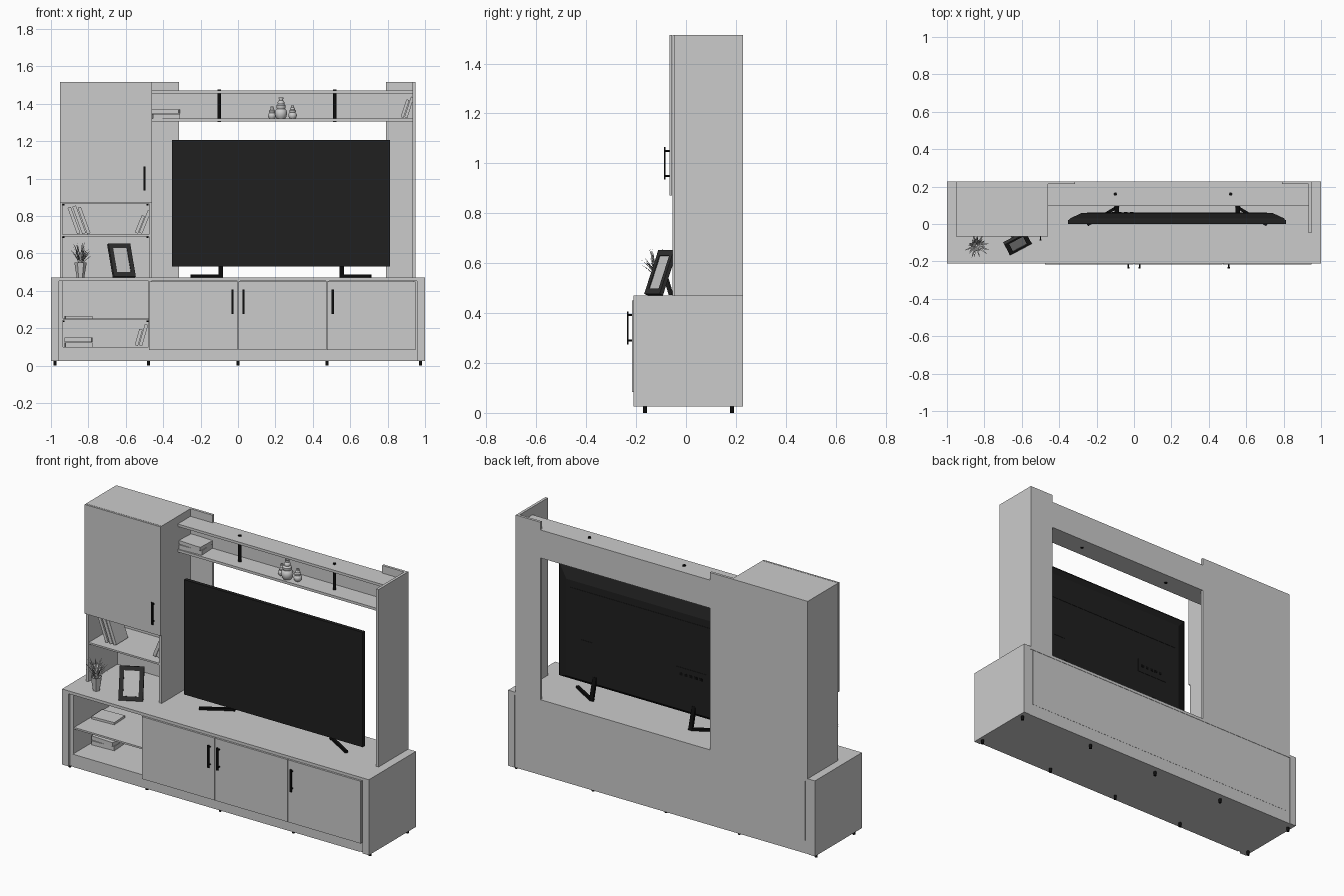
import bpy, bmesh, math, random
from mathutils import Vector, Matrix

if "Cube" in bpy.data.objects:
    bpy.data.objects.remove(bpy.data.objects["Cube"])

random.seed(4)


def material(name, v):
    m = bpy.data.materials.new(name)
    m.diffuse_color = (v, v, v, 1)
    m.use_nodes = True
    m.node_tree.nodes["Principled BSDF"].inputs["Base Color"].default_value = m.diffuse_color
    return m


black = material("black_metal", 0.004)
screen_black = material("screen_black", 0.014)
frame_dark = material("frame_dark", 0.03)


def finish(name, bm, mat=None, matrix=None, smooth=False):
    bmesh.ops.recalc_face_normals(bm, faces=bm.faces)
    me = bpy.data.meshes.new(name)
    bm.to_mesh(me)
    bm.free()
    ob = bpy.data.objects.new(name, me)
    bpy.context.collection.objects.link(ob)
    if mat:
        me.materials.append(mat)
    if matrix:
        ob.matrix_world = matrix
    if smooth:
        bpy.context.view_layer.objects.active = ob
        ob.select_set(True)
        bpy.ops.object.shade_smooth_by_angle(angle=math.radians(40))
        ob.select_set(False)
    return ob


def box(name, x, y, z, mat=None, matrix=None):
    """Box from (min, max) pairs."""
    bm = bmesh.new()
    bmesh.ops.create_cube(bm, size=1)
    for v in bm.verts:
        v.co = [(r[0] + r[1]) / 2 + c * (r[1] - r[0]) for r, c in zip((x, y, z), v.co)]
    return finish(name, bm, mat, matrix)


def rod(name, p, q, r, mat=None, seg=16):
    p, q = Vector(p), Vector(q)
    bm = bmesh.new()
    bmesh.ops.create_cone(bm, cap_ends=True, segments=seg, radius1=r, radius2=r, depth=(q - p).length)
    rot = (q - p).to_track_quat('Z', 'Y').to_matrix().to_4x4()
    return finish(name, bm, mat, Matrix.Translation((p + q) / 2) @ rot, True)


def bar(name, p, q, w, h, mat=None):
    """Rectangular bar between two points."""
    p, q = Vector(p), Vector(q)
    n = (q - p).length / 2
    rot = (q - p).to_track_quat('Y', 'Z').to_matrix().to_4x4()
    return box(name, (-w / 2, w / 2), (-n, n), (-h / 2, h / 2), mat, Matrix.Translation((p + q) / 2) @ rot)


def lathe(name, profile, loc, seg=24, smooth=True):
    bm = bmesh.new()
    vs = [bm.verts.new((r, 0, z)) for r, z in profile]
    es = [bm.edges.new(e) for e in zip(vs, vs[1:])]
    bmesh.ops.spin(bm, geom=vs + es, axis=(0, 0, 1), cent=(0, 0, 0), angle=2 * math.pi, steps=seg)
    bmesh.ops.remove_doubles(bm, verts=bm.verts, dist=1e-5)
    return finish(name, bm, None, Matrix.Translation(loc), smooth)


F, B = -0.21, 0.228          # cabinet front and back

# base cabinet carcass
box("base_top", (-1, 1), (F, B), (0.453, 0.47))
for s, side in ((-1, "left"), (1, "right")):
    box(f"base_outer_side_{side}", sorted((s * 0.957, s)), (F, B), (0.025, 0.453))
    box(f"base_inner_side_{side}", sorted((s * 0.935, s * 0.957)), (F + 0.012, B - 0.003), (0.025, 0.453))
box("base_bottom", (-0.935, 0.935), (F + 0.008, B - 0.003), (0.025, 0.083))
box("base_floor", (-0.935, 0.935), (F + 0.008, B - 0.003), (0.083, 0.1))
box("base_back", (-0.935, 0.935), (B - 0.015, B - 0.002), (0.1, 0.453))
for x in (-0.475, 0, 0.475):
    box("base_divider", (x - 0.004, x + 0.012), (F + 0.008, B - 0.015), (0.1, 0.453))
box("base_shelf", (-0.935, -0.479), (F + 0.02, B - 0.015), (0.243, 0.253))


# doors and their handles
def handle(x, y, z0, z1):
    box("handle_bar", (x - 0.006, x + 0.006), (y - 0.022, y - 0.016), (z0, z1), black)
    for z in (z0 + 0.015, z1 - 0.015):
        rod("handle_post", (x, y, z), (x, y - 0.018, z), 0.004, black, 10)


for x0, x1 in ((-0.476, -0.002), (0.002, 0.473), (0.477, 0.95)):
    box("base_door", (x0, x1), (F - 0.006, F + 0.008), (0.083, 0.45))
for x in (-0.03, 0.03, 0.507):
    handle(x, F - 0.005, 0.275, 0.407)

# feet
for x in (-0.978, -0.478, 0, 0.476, 0.976):
    for y in (-0.165, 0.185):
        rod("foot", (x, y, 0), (x, y, 0.027), 0.008, black)

# tower cabinet
TF = -0.055
box("tower_left_side", (-0.953, -0.937), (TF, B), (0.47, 1.515))
box("tower_right_side", (-0.477, -0.459), (TF, B), (0.47, 1.515))
box("tower_top", (-0.937, -0.477), (TF, B), (1.5, 1.515))
box("tower_back", (-0.937, -0.477), (B - 0.013, B), (0.47, 1.5))
box("tower_cabinet_floor", (-0.937, -0.477), (TF, B - 0.013), (0.866, 0.878))
box("tower_shelf", (-0.937, -0.477), (TF + 0.005, B - 0.013), (0.69, 0.7))
box("tower_door", (-0.953, -0.459), (TF - 0.012, TF - 0.002), (0.872, 1.515))
handle(-0.5, TF - 0.012, 0.935, 1.065)
for z in (0.238, 0.685, 0.861):
    for x0, x1 in ((-0.937, -0.927), (-0.489, -0.479)):
        for y in (-0.03, 0.18):
            rod("shelf_pin", (x0, y, z), (x1, y, z), 0.004, black, 8)

# back strips, right side panel and bridge
box("back_strip_left", (-0.459, -0.315), (B - 0.015, B), (0.47, 1.515))
box("back_strip_right", (0.79, 0.934), (B - 0.015, B), (0.47, 1.515))
box("right_side_panel", (0.934, 0.95), (TF + 0.007, B), (0.47, 1.515))
box("bridge_lower_board", (-0.459, 0.934), (0.095, B - 0.001), (1.305, 1.32))
box("bridge_upper_board", (-0.459, 0.934), (0.095, B - 0.001), (1.455, 1.47))
box("bridge_back", (-0.315, 0.79), (B - 0.014, B), (1.305, 1.47))
for x in (-0.1, 0.517):
    rod("bridge_post", (x, 0.16, 1.302), (x, 0.16, 1.476), 0.009, black)

# television: slim front slab, tapered rear shell
TX, TZ = (-0.352, 0.813), (0.531, 1.207)
box("tv_panel", TX, (0.0, 0.022), TZ, screen_black)
bm = bmesh.new()
rings = []
for inset, y in ((0.004, 0.02), (0.01, 0.03), (0.075, 0.06)):
    x0, x1, z0, z1 = TX[0] + inset, TX[1] - inset, TZ[0] + inset * 0.4, TZ[1] - inset
    rings.append([bm.verts.new(c) for c in ((x0, y, z0), (x1, y, z0), (x1, y, z1), (x0, y, z1))])
for a, b in zip(rings, rings[1:]):
    for i in range(4):
        bm.faces.new((a[i], a[(i + 1) % 4], b[(i + 1) % 4], b[i]))
bm.faces.new(rings[0])
bm.faces.new(rings[-1])
finish("tv_rear_shell", bm, screen_black)
box("tv_rear_vent_band", (-0.25, 0.71), (0.058, 0.062), (0.98, 1.09), screen_black)
box("tv_rear_socket", (0.56, 0.64), (0.058, 0.062), (0.74, 0.8), screen_black)
box("tv_rear_port_bay", (-0.18, 0.02), (0.058, 0.062), (0.73, 0.81), screen_black)
for i in range(5):
    x = -0.15 + i * 0.032
    box("tv_rear_port", (x, x + 0.018), (0.06, 0.064), (0.765, 0.78), black)
for s in (-1, 1):
    c = 0.2305
    bar("tv_foot", (c + s * 0.48, -0.005, 0.479), (c + s * 0.325, 0.088, 0.479), 0.016, 0.014, black)
    bar("tv_foot_strut", (c + s * 0.323, 0.089, 0.473), (c + s * 0.323, 0.055, 0.6), 0.024, 0.014, black)


# books
def lean_book(x, z, t, h, deg, y=0.05, d=0.11):
    m = Matrix.Translation((x, y, z)) @ Matrix.Rotation(math.radians(deg), 4, 'Y')
    x0, x1 = (0, t) if deg < 0 else (-t, 0)
    box("leaning_book", (x0, x1), (-d / 2, d / 2), (t * math.sin(math.radians(abs(deg))) * 0, h), None, m)


def book_stack(x, y, z, heights):
    for i, h in enumerate(heights):
        m = Matrix.Translation((x, y, z)) @ Matrix.Rotation(0.05 * (-1) ** i, 4, 'Z')
        box("stacked_book", (-0.072, 0.072), (-0.054, 0.054), (0, h - 0.001), None, m)
        z += h


book_stack(-0.386, 0.158, 1.32, (0.027, 0.022))
book_stack(-0.853, 0.01, 0.1, (0.025, 0.025))
book_stack(-0.853, 0.01, 0.253, (0.014,))
for x, t, h in ((-0.86, 0.018, 0.15), (-0.832, 0.02, 0.157), (-0.806, 0.018, 0.15)):
    lean_book(x, 0.702, t, h, -20)
for x, h in ((-0.535, 0.1), (-0.513, 0.13)):
    lean_book(x, 0.705, 0.018, h, 22)
    lean_book(x, 0.105, 0.018, h * 0.9, 16)
for x, h in ((0.885, 0.1), (0.905, 0.115)):
    lean_book(x, 1.324, 0.016, h, 18, 0.16)

# ribbed vases
outline = [(0, 0), (0.36, 0), (0.48, 0.1), (0.55, 0.25), (0.49, 0.4), (0.36, 0.47), (0.42, 0.53), (0.42, 0.62),
           (0.28, 0.7), (0.31, 0.75), (0.27, 0.83), (0.18, 0.87), (0.21, 1.0), (0.14, 1.0), (0.12, 0.85), (0, 0.8)]
for x, y, h, w in ((0.182, 0.15, 0.066, 0.04), (0.23, 0.13, 0.112, 0.06), (0.292, 0.14, 0.07, 0.042)):
    lathe("vase", [(r * w, z * h) for r, z in outline], (x, y, 1.32))

# potted plant
PX, PY = -0.842, -0.115
lathe("plant_pot", [(0, 0), (0.02, 0), (0.033, 0.08), (0.028, 0.08), (0.026, 0.068), (0, 0.068)],
      (PX, PY, 0.47), 6, False)
bm = bmesh.new()
for i in range(46):
    a = i * 2.4 + random.uniform(-0.2, 0.2)
    reach, rise = random.uniform(0.012, 0.066), random.uniform(0.07, 0.125)
    if reach > 0.045:
        rise *= 0.75
    out, side = Vector((math.cos(a), math.sin(a), 0)), Vector((-math.sin(a), math.cos(a), 0))
    rows = []
    for t, w in ((0, 0.002), (0.4, 0.0045), (0.75, 0.0035), (1, 0.0005)):
        c = out * (0.006 + reach * t ** 1.5) + Vector((0, 0, rise * (t - 0.15 * t * t) / 0.85))
        rows.append([bm.verts.new(c - side * w), bm.verts.new(c + side * w)])
    for p, q in zip(rows, rows[1:]):
        bm.faces.new((p[0], p[1], q[1], q[0]))
finish("plant_leaves", bm, None, Matrix.Translation((PX, PY, 0.535)))

# picture frame, leaning back and turned
M = (Matrix.Translation((-0.608, -0.13, 0.474)) @ Matrix.Rotation(math.radians(28), 4, 'Z')
     @ Matrix.Rotation(math.radians(-20), 4, 'X'))
W, H, E = 0.066, 0.187, 0.024
for s in (-1, 1):
    box("frame_stile", sorted((s * (W - E), s * W)), (-0.008, 0.008), (0, H), frame_dark, M)
for z in (0, H - E):
    box("frame_rail", (-W + E, W - E), (-0.008, 0.008), (z, z + E), frame_dark, M)
box("frame_picture", (-W + E, W - E), (-0.004, -0.001), (E, H - E), None, M)
box("frame_backing", (-W + E, W - E), (-0.001, 0.006), (E, H - E), frame_dark, M)
bar("frame_stand", M @ Vector((0, 0.008, 0.11)), (-0.645, -0.06, 0.474), 0.03, 0.006, frame_dark)
